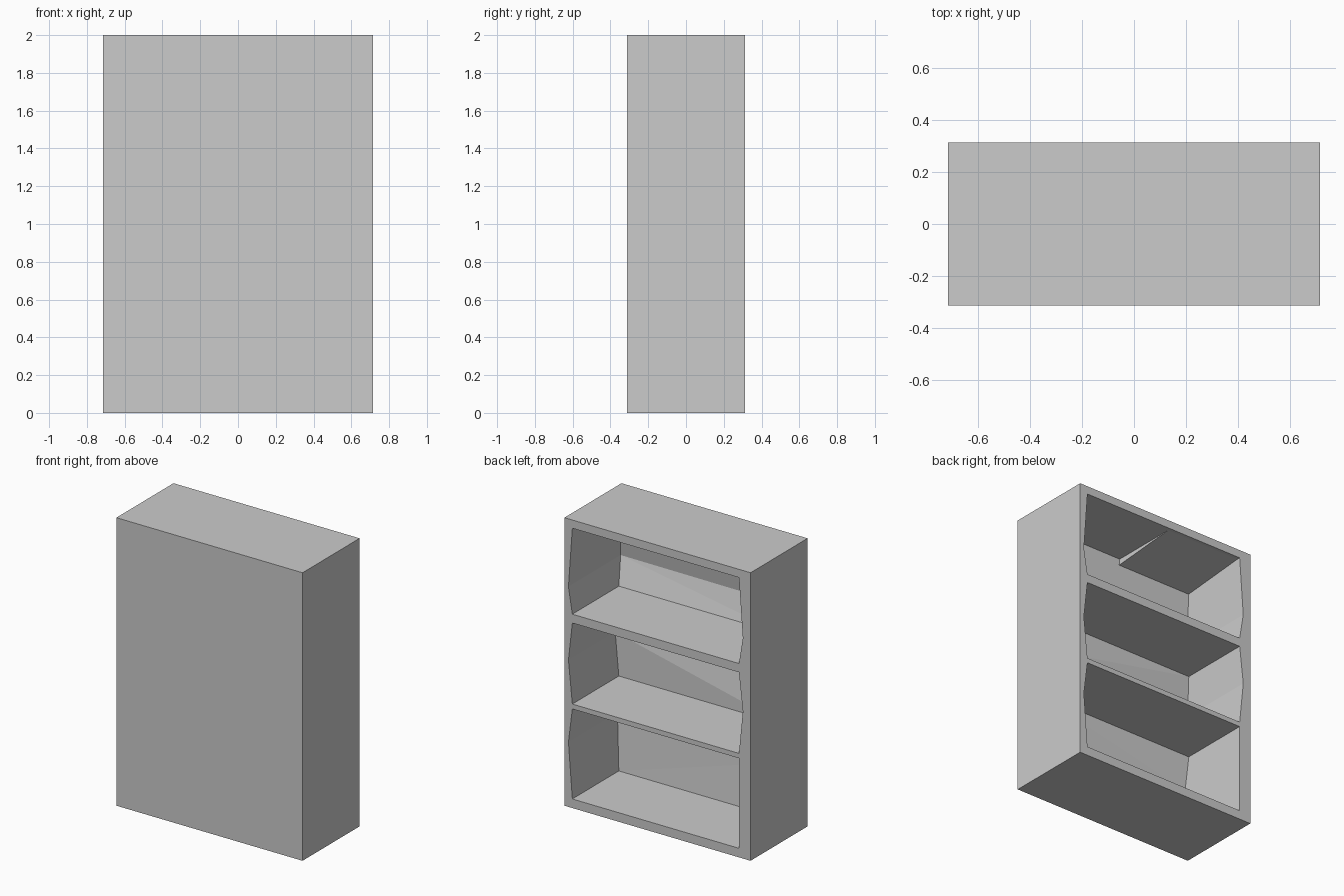
import bpy, bmesh

if "Cube" in bpy.data.objects:
    bpy.data.objects.remove(bpy.data.objects["Cube"])

W, D, H = 0.715, 0.313, 2.0
XL, XR = -0.626, 0.654          # straight opening edges
BACK = -0.197                   # inner wall depth at floor and ceiling


def mesh_object(name, bm):
    bmesh.ops.recalc_face_normals(bm, faces=bm.faces)
    mesh = bpy.data.meshes.new(name)
    bm.to_mesh(mesh)
    bm.free()
    obj = bpy.data.objects.new(name, mesh)
    bpy.context.collection.objects.link(obj)
    return obj


def loft(name, rings):
    """Closed solid skinned through stacked rings of equal point count."""
    bm = bmesh.new()
    loops = [[bm.verts.new(p) for p in ring] for ring in rings]
    n = len(loops[0])
    for a, b in zip(loops, loops[1:]):
        for i in range(n):
            j = (i + 1) % n
            bm.faces.new((a[i], a[j], b[j], b[i]))
    bm.faces.new(loops[0])
    bm.faces.new(loops[-1])
    bmesh.ops.triangulate(bm, faces=[f for f in bm.faces if len(f.verts) == 4])
    return mesh_object(name, bm)


def level(x0, x1, yb0, yb1, z):
    return [(x0, yb0, z), (x1, yb1, z), (x1, D + 0.05, z), (x0, D + 0.05, z)]


# Outer carcass
bm = bmesh.new()
bmesh.ops.create_cube(bm, size=1)
bmesh.ops.scale(bm, vec=(2 * W, 2 * D, H), verts=bm.verts)
bmesh.ops.translate(bm, vec=(0, 0, H / 2), verts=bm.verts)
carcass = mesh_object("bookcase_carcass", bm)

# Compartments: floor, ceiling, bend height, bend x limits, bend wall depths
compartments = [
    (0.063, 0.688, 0.45, XL, 0.684, -0.235, -0.225),
    (0.722, 1.285, 1.02, -0.656, 0.684, -0.245, -0.20),
    (1.346, 1.943, 1.53, -0.656, 0.684, -0.25, -0.26),
]
for i, (z0, z1, zm, xa, xb, ya, yb) in enumerate(compartments):
    cutter = loft(f"compartment_cutter_{i}", [
        level(XL, XR, BACK, BACK, z0),
        level(xa, xb, ya, yb, zm),
        level(XL, XR, BACK, BACK, z1),
    ])
    cutter.hide_render = True
    mod = carcass.modifiers.new("compartment", 'BOOLEAN')
    mod.operation = 'DIFFERENCE'
    mod.solver = 'EXACT'
    mod.object = cutter
    bpy.context.view_layer.objects.active = carcass
    bpy.ops.object.modifier_apply(modifier=mod.name)
    bpy.data.objects.remove(cutter)

# Sloping half of the top ceiling
loft("ceiling_wedge", [
    [(x, D - 0.001, 1.945), (x, -0.215, 1.945), (x, -0.215, 1.90)]
    for x in (XL - 0.01, -0.045)
])
